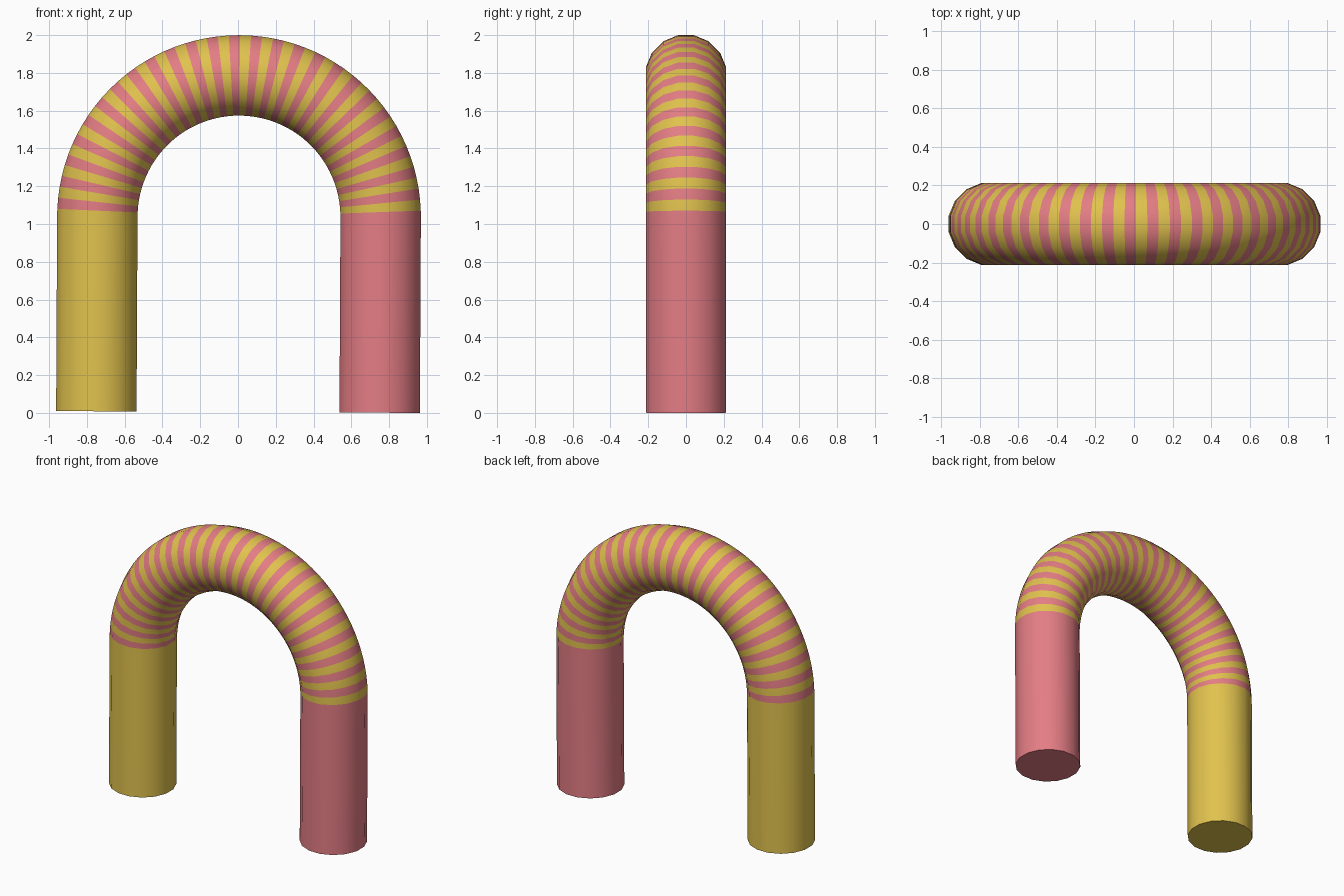
import bpy, bmesh, math
from mathutils import Matrix

if "Cube" in bpy.data.objects:
    bpy.data.objects.remove(bpy.data.objects["Cube"])

SIDES = 16        # tube cross-section
TUBE = 0.217      # tube radius
BEND = 0.75       # bend radius of the centre line
SPRING = 1.032    # height of the bend centre
BANDS = 50        # stripes on the bend
START = math.radians(2.3)
TILT = math.radians(0.29)   # the whole arch leans very slightly


def material(name, rgb):
    m = bpy.data.materials.new(name)
    m.diffuse_color = (*rgb, 1)
    m.use_nodes = True
    m.node_tree.nodes["Principled BSDF"].inputs["Base Color"].default_value = m.diffuse_color
    return m


yellow = material("yellow", (0.75, 0.54, 0.076))
pink = material("pink", (0.77, 0.205, 0.232))
pose = Matrix.Translation((0, 0, 0.0048)) @ Matrix.Rotation(TILT, 4, 'Y')


def station(a, drop=0.0):
    """Ring of the tube at bend angle a (0 = right), lowered by drop."""
    pts = []
    for k in range(SIDES):
        t = 2 * math.pi * (k + 0.5) / SIDES
        r = BEND + TUBE * math.cos(t)
        pts.append((r * math.cos(a), TUBE * math.sin(t),
                    SPRING + r * math.sin(a) - drop))
    return pts


def tube(name, stations, mats, rule, cap=False):
    """Skin consecutive rings; rule(i) gives the colour of segment i."""
    bm = bmesh.new()
    rings = [[bm.verts.new(p) for p in s] for s in stations]
    for i, (a, b) in enumerate(zip(rings, rings[1:])):
        for k in range(SIDES):
            n = (k + 1) % SIDES
            f = bm.faces.new((a[k], a[n], b[n], b[k]))
            f.material_index = rule(i)
    if cap:
        bm.faces.new(rings[0])
    bmesh.ops.recalc_face_normals(bm, faces=bm.faces)
    # an open tube has no inside: make sure faces point away from the bend line
    f = max(bm.faces, key=lambda g: g.calc_center_median().y)
    if f.normal.y < 0:
        bmesh.ops.reverse_faces(bm, faces=bm.faces)
    bm.transform(pose)
    me = bpy.data.meshes.new(name)
    bm.to_mesh(me)
    bm.free()
    for m in mats:
        me.materials.append(m)
    ob = bpy.data.objects.new(name, me)
    bpy.context.collection.objects.link(ob)
    bpy.ops.object.select_all(action='DESELECT')
    ob.select_set(True)
    bpy.context.view_layer.objects.active = ob
    bpy.ops.object.shade_smooth_by_angle(angle=math.radians(40))


# straight legs, each ending just inside the bend
tube("right_leg", [station(0, SPRING), station(0), station(START)],
     [pink], lambda i: 0, cap=True)
tube("left_leg", [station(math.pi, SPRING), station(math.pi), station(math.pi - START)],
     [yellow], lambda i: 0, cap=True)

# striped bend, one segment per stripe, starting yellow beside the pink leg
step = (math.pi - 2 * START) / BANDS
tube("striped_bend", [station(START + i * step) for i in range(BANDS + 1)],
     [yellow, pink], lambda i: i % 2)
